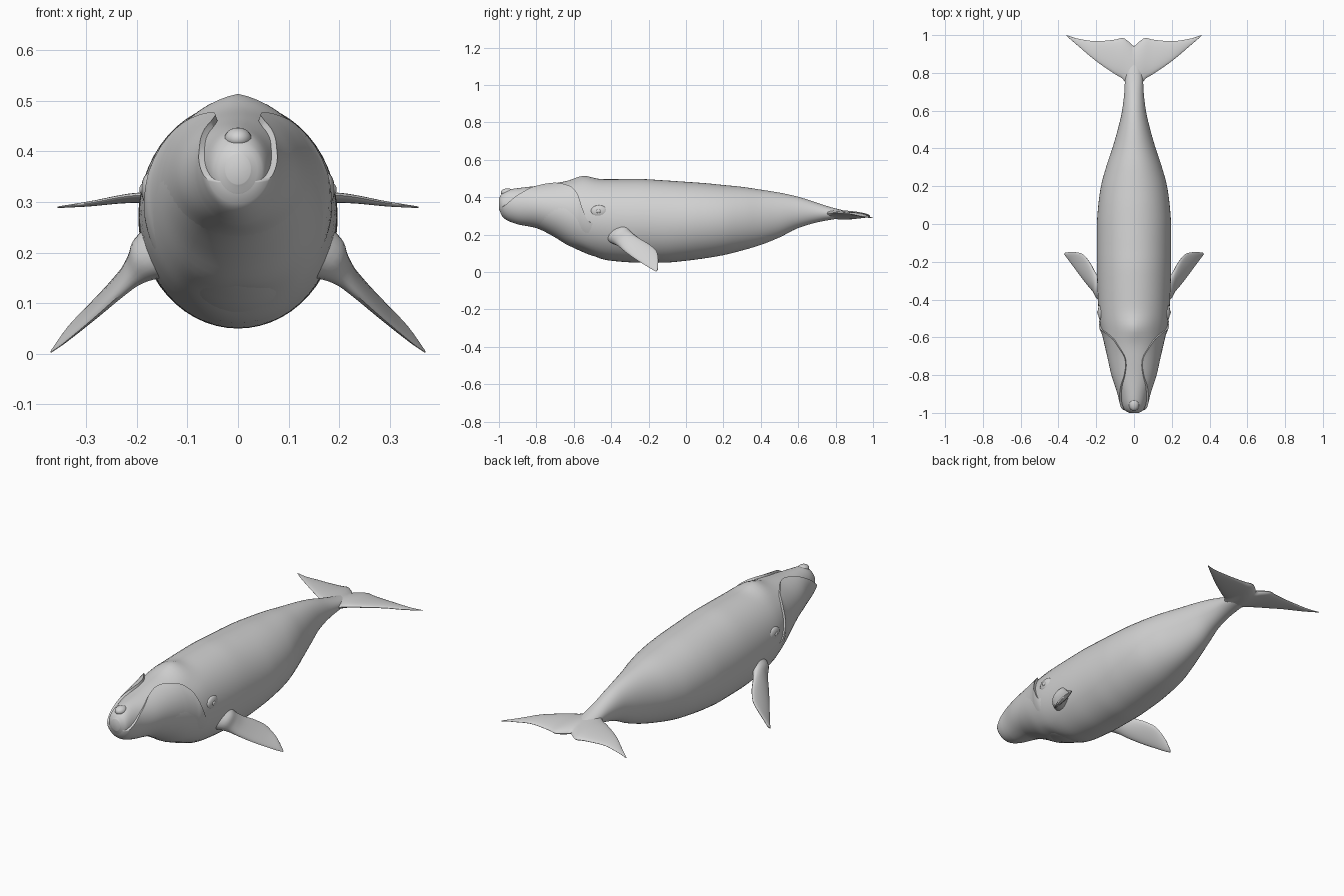
import bpy, bmesh, math
from mathutils import Vector

if "Cube" in bpy.data.objects:
    bpy.data.objects.remove(bpy.data.objects["Cube"])

grey = bpy.data.materials.new("whale grey")
grey.diffuse_color = (0.65, 0.65, 0.65, 1)
grey.use_nodes = True
grey.node_tree.nodes["Principled BSDF"].inputs["Base Color"].default_value = grey.diffuse_color


def interp(xs, vs, x):
    """Monotone cubic interpolation through a small table."""
    n = len(xs)
    x = min(max(x, xs[0]), xs[-1])
    d = [(vs[i + 1] - vs[i]) / (xs[i + 1] - xs[i]) for i in range(n - 1)]

    def slope(i):
        if i == 0 or i == n - 1:
            return d[min(i, n - 2)]
        a, b = d[i - 1], d[i]
        return 0 if a * b <= 0 else 2 * a * b / (a + b)
    i = 0
    while i < n - 2 and x > xs[i + 1]:
        i += 1
    h = xs[i + 1] - xs[i]
    t = (x - xs[i]) / h
    return ((2 * t**3 - 3 * t**2 + 1) * vs[i] + (t**3 - 2 * t**2 + t) * h * slope(i)
            + (3 * t**2 - 2 * t**3) * vs[i + 1] + (t**3 - t**2) * h * slope(i + 1))


def finish(name, bm, angle=50):
    bmesh.ops.recalc_face_normals(bm, faces=bm.faces)
    me = bpy.data.meshes.new(name)
    bm.to_mesh(me)
    bm.free()
    me.materials.append(grey)
    ob = bpy.data.objects.new(name, me)
    bpy.context.collection.objects.link(ob)
    bpy.ops.object.select_all(action='DESELECT')
    ob.select_set(True)
    bpy.context.view_layer.objects.active = ob
    bpy.ops.object.shade_smooth_by_angle(angle=math.radians(angle))
    return ob


def loft(name, rings, angle=50):
    """Skin closed rings of equal length and cap both ends."""
    bm = bmesh.new()
    vs = [[bm.verts.new(p) for p in r] for r in rings]
    n = len(vs[0])
    for a, b in zip(vs, vs[1:]):
        for i in range(n):
            j = (i + 1) % n
            bm.faces.new((a[i], a[j], b[j], b[i]))
    bm.faces.new(vs[0])
    bm.faces.new(vs[-1][::-1])
    return finish(name, bm, angle)


def blade_ring(lead, trail, thick, span, n=20):
    """Lens section between a leading and a trailing edge point."""
    mid, half = (lead + trail) / 2, (lead - trail) / 2
    nrm = half.cross(span).normalized()
    return [mid + half * math.cos(a) + nrm * (thick / 2 * math.sin(a))
            for a in (2 * math.pi * k / n for k in range(n))]


# Body profile: station, belly height, back height, half width
BODY = [(-1.0, .335, .395, .025), (-.985, .305, .418, .05), (-.95, .28, .44, .064),
        (-.9, .262, .448, .078), (-.8, .235, .46, .115), (-.7, .185, .475, .142),
        (-.6, .12, .488, .165), (-.5, .08, .494, .184), (-.4, .06, .496, .191),
        (-.25, .05, .497, .196), (-.12, .05, .49, .197), (0, .06, .482, .196),
        (.1, .073, .475, .189), (.2, .09, .465, .175), (.3, .115, .455, .148),
        (.4, .145, .44, .115), (.5, .185, .424, .086), (.6, .235, .402, .063),
        (.7, .265, .37, .051), (.78, .28, .345, .047), (.85, .29, .327, .035),
        (.92, .297, .309, .012)]
YS, BOT, TOP, WID = zip(*BODY)


def skin(y, t, off=0.0):
    lo, hi, w = (interp(YS, c, y) for c in (BOT, TOP, WID))
    x = (w + off) * math.cos(t)
    z = (lo + hi) / 2 + ((hi - lo) / 2 + off) * math.sin(t)
    if t > 0:   # peaked hump behind the blowholes
        z += .022 * max(0, 1 - abs(x) / .12) * math.exp(-((y + .55) / .06) ** 2)
    return Vector((x, y, z))


def body_rows():
    nose = [-1 + .05 * (k / 8) ** 2 for k in range(8)]
    return nose + [-.95 + 1.87 * k / 80 for k in range(81)]


loft("body", [[skin(y, 2 * math.pi * k / 56) for k in range(56)] for y in body_rows()])

# Lower jaw with high arched lips, wrapped over the sides of the head
LIP_Y = (-1, -.95, -.9, -.8, -.7, -.62, -.58, -.555, -.52, -.46)
LIP_Z = (.335, .37, .405, .45, .466, .45, .41, .34, .27, .25)


def lip_ring(y, n=44):
    lo, hi = interp(YS, BOT, y), interp(YS, TOP, y)
    s = (interp(LIP_Y, LIP_Z, y) - (lo + hi) / 2) / ((hi - lo) / 2)
    edge = math.asin(max(-.95, min(.95, s)))
    fade = min(1, (y + 1) / .02) * min(1, max(0, (-.47 - y) / .09))
    ring = [skin(y, edge, -.012)]
    for k in range(n + 1):
        t = edge + (-math.pi - 2 * edge) * k / n
        side = abs(2 * k / n - 1) ** 2          # 1 at the lip edges, 0 under the chin
        chin = .007 - .016 * min(1, max(0, (y + .9) / .25))
        off = chin + (.012 - chin) * side
        ring.append(skin(y, t, off * fade - .006 * (1 - fade)))
    ring.append(skin(y, math.pi - edge, -.012))
    return ring


loft("lower_jaw", [lip_ring(-.999 + .53 * k / 64) for k in range(65)], 60)

# Tail fluke: distance from centre, leading y, trailing y, leading z, trailing z, thickness
FLUKE = [(0, .69, .94, .314, .299, .05), (.03, .725, .967, .314, .30, .044),
         (.06, .768, .985, .315, .30, .036), (.1, .793, .976, .316, .301, .028),
         (.2, .862, .968, .313, .303, .018), (.3, .946, .982, .297, .294, .009),
         (.357, .995, 1.0, .29, .289, .003)]
FX, FL, FT, FZL, FZT, FTH = zip(*FLUKE)
rings = []
for k in range(-28, 29):
    x = .357 * k / 28
    yl, yt, zl, zt, th = (interp(FX, c, abs(x)) for c in (FL, FT, FZL, FZT, FTH))
    rings.append(blade_ring(Vector((x, yl, zl)), Vector((x, yt, zt)), th, Vector((1, 0, 0))))
loft("tail_fluke", rings)

# Flippers: leading edge, trailing edge, thickness
FLIP = [((.12, -.44, .17), (.12, -.27, .25), .13), ((.175, -.395, .155), (.178, -.30, .225), .085),
        ((.205, -.365, .14), (.195, -.28, .202), .052), ((.235, -.335, .115), (.21, -.25, .18), .036),
        ((.28, -.28, .075), (.24, -.195, .147), .026), ((.325, -.22, .037), (.28, -.155, .107), .019),
        ((.355, -.18, .013), (.325, -.148, .062), .013), ((.37, -.16, .003), (.362, -.151, .012), .005)]


def flip_at(u):
    ks = list(range(len(FLIP)))
    pts = [Vector([interp(ks, [f[e][c] for f in FLIP], u) for c in range(3)]) for e in (0, 1)]
    return pts[0], pts[1], interp(ks, [f[2] for f in FLIP], u)


for side, label in ((1, "right"), (-1, "left")):
    rings = []
    for k in range(29):
        lead, trail, th = flip_at(k / 4)
        span = Vector((.2, .2, -.16))
        rings.append([Vector((p.x * side, p.y, p.z)) for p in blade_ring(lead, trail, th, span)])
    loft("flipper_" + label, rings)


def blob(name, loc, size):
    bm = bmesh.new()
    bmesh.ops.create_uvsphere(bm, u_segments=20, v_segments=12, radius=1)
    for v in bm.verts:
        v.co = Vector([v.co[i] * size[i] + loc[i] for i in range(3)])
    return finish(name, bm)


# Eyelids with a small eye, and the rough bump on the snout
for side, label in ((1, "right"), (-1, "left")):
    blob("eyelid_" + label, (side * .176, -.465, .325), (.015, .045, .032))
    blob("eye_" + label, (side * .187, -.468, .325), (.008, .013, .011))
blob("snout_bump", (0, -.955, .425), (.027, .035, .022))
